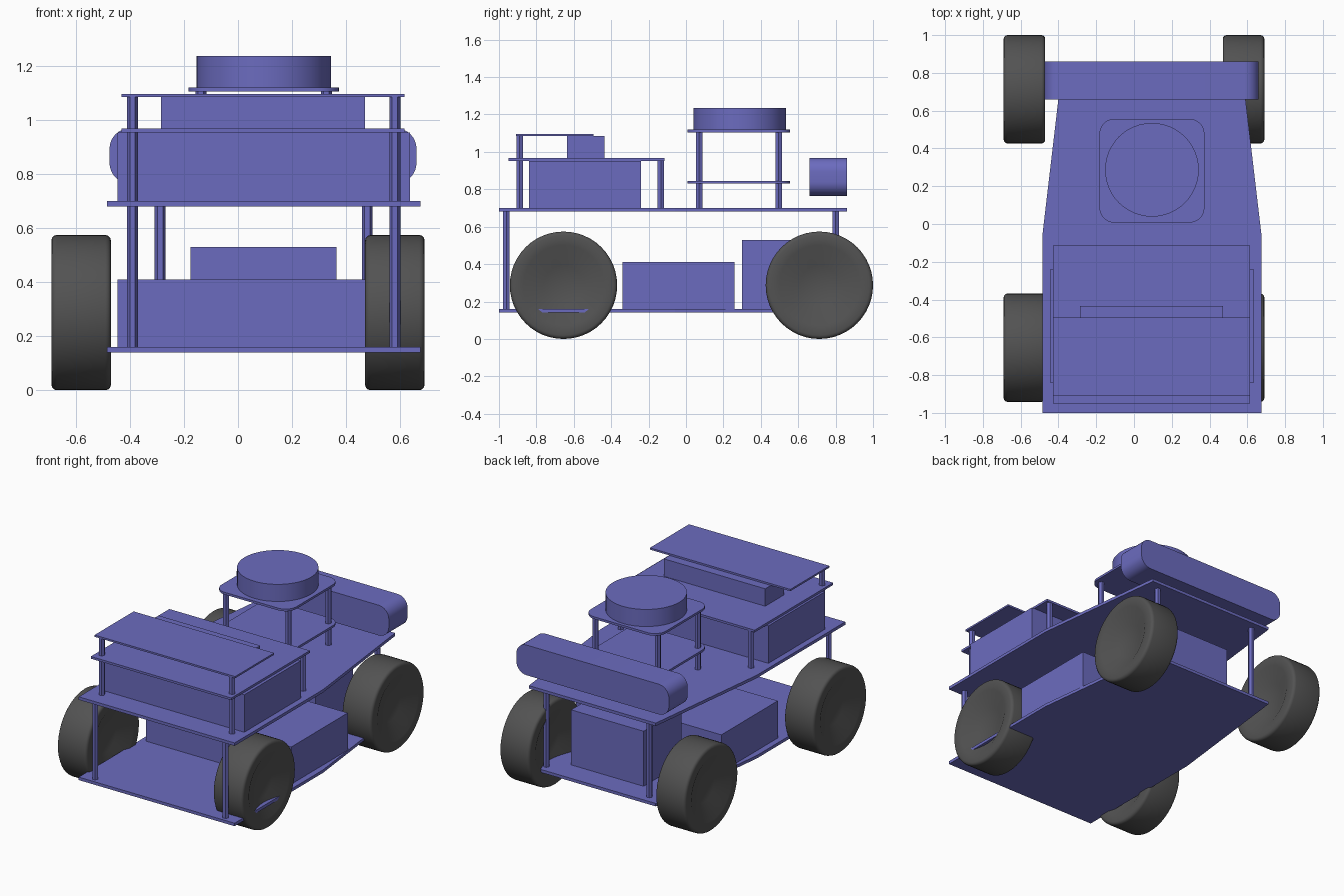
import bpy, bmesh, math
from mathutils import Matrix

cube = bpy.data.objects.get("Cube")
if cube:
    bpy.data.objects.remove(cube, do_unlink=True)


def material(name, rgb):
    m = bpy.data.materials.new(name)
    m.use_nodes = True
    m.diffuse_color = (*rgb, 1)
    m.node_tree.nodes["Principled BSDF"].inputs["Base Color"].default_value = (*rgb, 1)
    return m


BLUE = material("periwinkle blue", (0.148, 0.148, 0.52))
GREY = material("dark rubber grey", (0.085, 0.085, 0.085))
CX = 0.095  # centre line of the chassis


def add_object(name, bm, mat, smooth=False):
    bmesh.ops.recalc_face_normals(bm, faces=bm.faces)
    mesh = bpy.data.meshes.new(name)
    bm.to_mesh(mesh)
    bm.free()
    mesh.materials.append(mat)
    ob = bpy.data.objects.new(name, mesh)
    bpy.context.collection.objects.link(ob)
    if smooth:
        bpy.ops.object.select_all(action='DESELECT')
        ob.select_set(True)
        bpy.context.view_layer.objects.active = ob
        bpy.ops.object.shade_smooth_by_angle(angle=math.radians(35))
    return ob


def box(name, x, y, z):
    bm = bmesh.new()
    bmesh.ops.create_cube(bm, size=1)
    for v in bm.verts:
        for i, (lo, hi) in enumerate((x, y, z)):
            v.co[i] = (lo + hi) / 2 + v.co[i] * (hi - lo)
    return add_object(name, bm, BLUE)


def prism(name, outline, z0, z1, smooth=False):
    # Extrude an xy outline upwards
    bm = bmesh.new()
    face = bm.faces.new([bm.verts.new((x, y, z0)) for x, y in outline])
    new = bmesh.ops.extrude_face_region(bm, geom=[face])["geom"]
    bmesh.ops.translate(bm, vec=(0, 0, z1 - z0),
                        verts=[g for g in new if isinstance(g, bmesh.types.BMVert)])
    return add_object(name, bm, BLUE, smooth)


def rounded_rect(x0, x1, y0, y1, r, steps=8):
    pts = []
    corners = ((x1 - r, y1 - r), (x0 + r, y1 - r), (x0 + r, y0 + r), (x1 - r, y0 + r))
    for k, (cx, cy) in enumerate(corners):
        for s in range(steps + 1):
            a = math.pi / 2 * (k + s / steps)
            pts.append((cx + r * math.cos(a), cy + r * math.sin(a)))
    return pts


def circle(cx, cy, r, n):
    return [(cx + r * math.cos(2 * math.pi * i / n), cy + r * math.sin(2 * math.pi * i / n))
            for i in range(n)]


def post_pair(name, half_gap, y, z0, z1):
    for side, s in (("right", -1), ("left", 1)):
        prism(f"{name}_{side}", circle(CX + s * half_gap, y, 0.02, 6), z0, z1)


# Two tapered chassis plates and the posts between them
half = [(0.58, -1.0), (0.58, -0.06), (0.472, 0.86)]
plate = [(CX + x, y) for x, y in half] + [(CX - x, y) for x, y in reversed(half)]
prism("lower_chassis_plate", plate, 0.14, 0.16)
prism("upper_chassis_plate", plate, 0.68, 0.70)
post_pair("front_chassis_post", 0.485, -0.96, 0.16, 0.68)
post_pair("rear_chassis_post", 0.383, 0.80, 0.16, 0.68)

# Boxes on the lower plate
box("lower_battery", (-0.445, 0.635), (-0.34, 0.26), (0.16, 0.41))
box("rear_equipment_box", (-0.175, 0.365), (0.30, 0.70), (0.16, 0.53))

# Front stack: battery, deck, small box and cover plate
box("upper_battery", (-0.445, 0.635), (-0.84, -0.24), (0.70, 0.952))
box("middle_deck", (-0.43, 0.615), (-0.95, -0.115), (0.952, 0.967))
box("control_box", (-0.285, 0.47), (-0.635, -0.435), (0.967, 1.084))
box("cover_plate", (-0.43, 0.615), (-0.91, -0.495), (1.084, 1.096))
post_pair("front_deck_post", 0.485, -0.89, 0.70, 1.084)
post_pair("rear_deck_post", 0.485, -0.135, 0.70, 0.952)

# Scanner tower: two rounded plates, four posts and a round head
scan_plate = rounded_rect(CX - 0.278, CX + 0.278, 0.007, 0.557, 0.08)
prism("scanner_lower_plate", scan_plate, 0.83, 0.845, True)
prism("scanner_upper_plate", scan_plate, 1.105, 1.12, True)
post_pair("scanner_front_post", 0.232, 0.07, 0.70, 1.105)
post_pair("scanner_rear_post", 0.232, 0.495, 0.70, 1.105)
prism("scanner_head", circle(CX, 0.287, 0.248, 48), 1.12, 1.235, True)

# Rear sensor bar, rounded when seen from the back
bar = prism("rear_sensor_bar", rounded_rect(-0.475, 0.66, 0.765, 0.968, 0.075), -0.86, -0.66, True)
bar.data.transform(Matrix.Rotation(math.pi / 2, 4, 'X'))

# Wheels: lathed profile (axial offset, radius), dished on both sides
outer = [(0.055, 0.0), (0.055, 0.105), (0.11, 0.215)]
for k in range(4):
    a = math.pi / 6 * k
    outer.append((0.09 + 0.02 * math.cos(a), 0.267 + 0.02 * math.sin(a)))
profile = outer + [(-x, r) for x, r in reversed(outer)]
bm = bmesh.new()
verts = [bm.verts.new((x, 0, r)) for x, r in profile]
edges = [bm.edges.new(p) for p in zip(verts, verts[1:])]
bmesh.ops.spin(bm, geom=verts + edges, axis=(1, 0, 0), cent=(0, 0, 0),
               steps=48, angle=2 * math.pi)
bmesh.ops.remove_doubles(bm, verts=bm.verts, dist=1e-4)
first = add_object("front_right_wheel", bm, GREY, True)
first.location = (-0.58, -0.655, 0.29)
for name, x, y in (("front_left_wheel", 0.58, -0.655),
                   ("rear_right_wheel", -0.58, 0.713), ("rear_left_wheel", 0.58, 0.713)):
    wheel = bpy.data.objects.new(name, first.data)
    bpy.context.collection.objects.link(wheel)
    wheel.location = (x, y, 0.29)
for ob in bpy.data.objects:
    if ob.name.endswith("_wheel"):
        ob.location.z = 0.287
